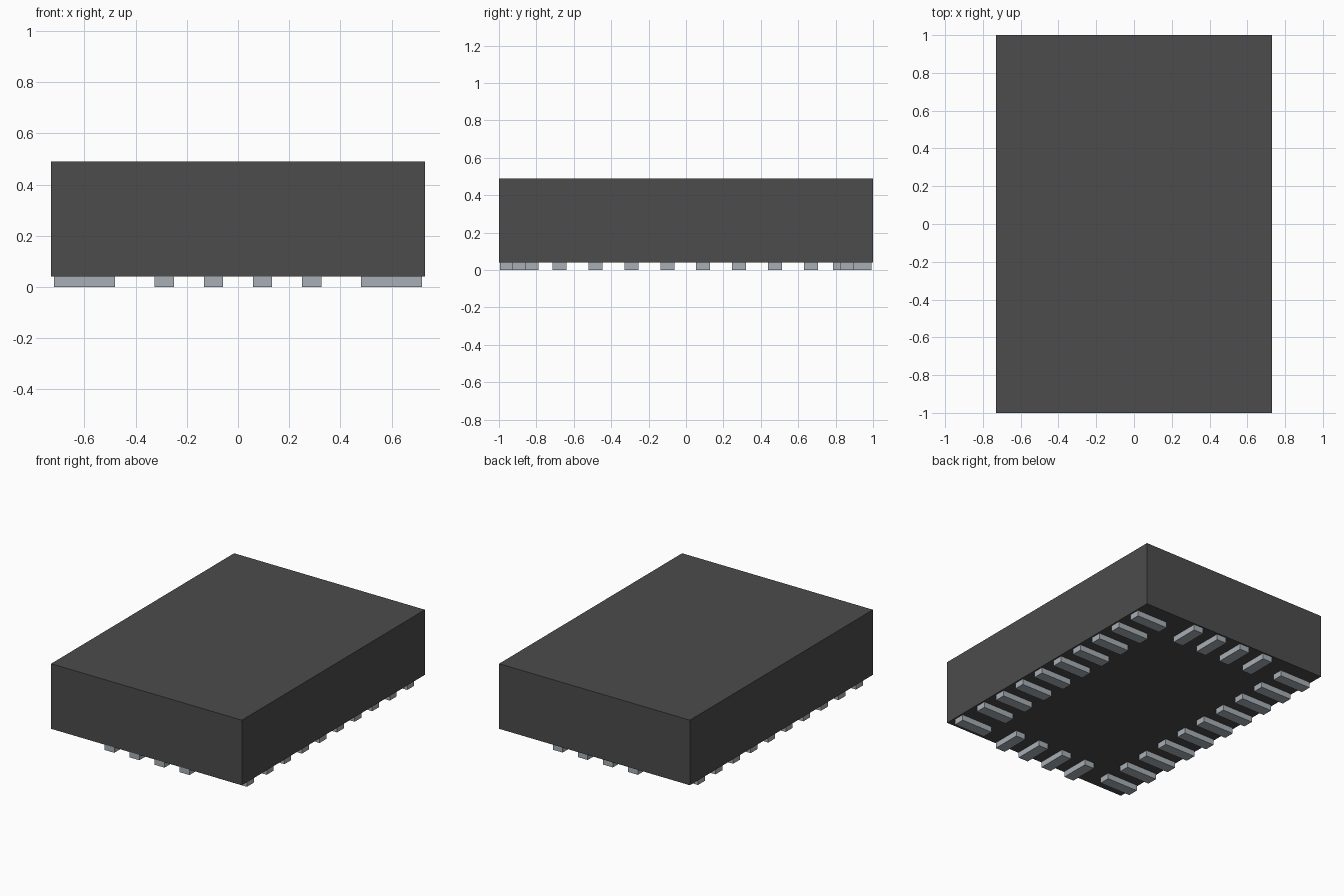
import bpy

cube = bpy.data.objects.get("Cube")
if cube:
    bpy.data.objects.remove(cube, do_unlink=True)


def make_material(name, colour):
    mat = bpy.data.materials.new(name)
    mat.use_nodes = True
    mat.diffuse_color = (*colour, 1)
    mat.node_tree.nodes["Principled BSDF"].inputs["Base Color"].default_value = (*colour, 1)
    return mat


def box(name, centre, size, mat):
    bpy.ops.mesh.primitive_cube_add(size=1, location=centre)
    obj = bpy.context.object
    obj.name = name
    obj.scale = size
    bpy.ops.object.transform_apply(location=False, rotation=False, scale=True)
    obj.data.materials.append(mat)
    return obj


charcoal = make_material("charcoal plastic", (0.072, 0.072, 0.072))
silver = make_material("silver metal", (0.39, 0.43, 0.46))

PAD_HEIGHT = 0.04
PAD_WIDTH = 0.075
PITCH = 0.192

# Package body
box("package_body", (0, 0, 0.265), (1.46, 2.0, 0.45), charcoal)

# Ten contact pads along each long side
for side, sign in (("left", 1), ("right", -1)):
    for i in range(10):
        y = -0.868 + i * PITCH
        if side == "left" and i == 0:
            y = -0.893  # this corner pad sits slightly further out
        box(f"{side}_pad_{i + 1}", (sign * 0.6, y, PAD_HEIGHT / 2),
            (0.24, PAD_WIDTH, PAD_HEIGHT), silver)

# Four contact pads along each short end
for end, y in (("front", -0.892), ("back", 0.888)):
    for i in range(4):
        box(f"{end}_pad_{i + 1}", ((i - 1.5) * PITCH, y, PAD_HEIGHT / 2),
            (PAD_WIDTH, 0.205, PAD_HEIGHT), silver)
